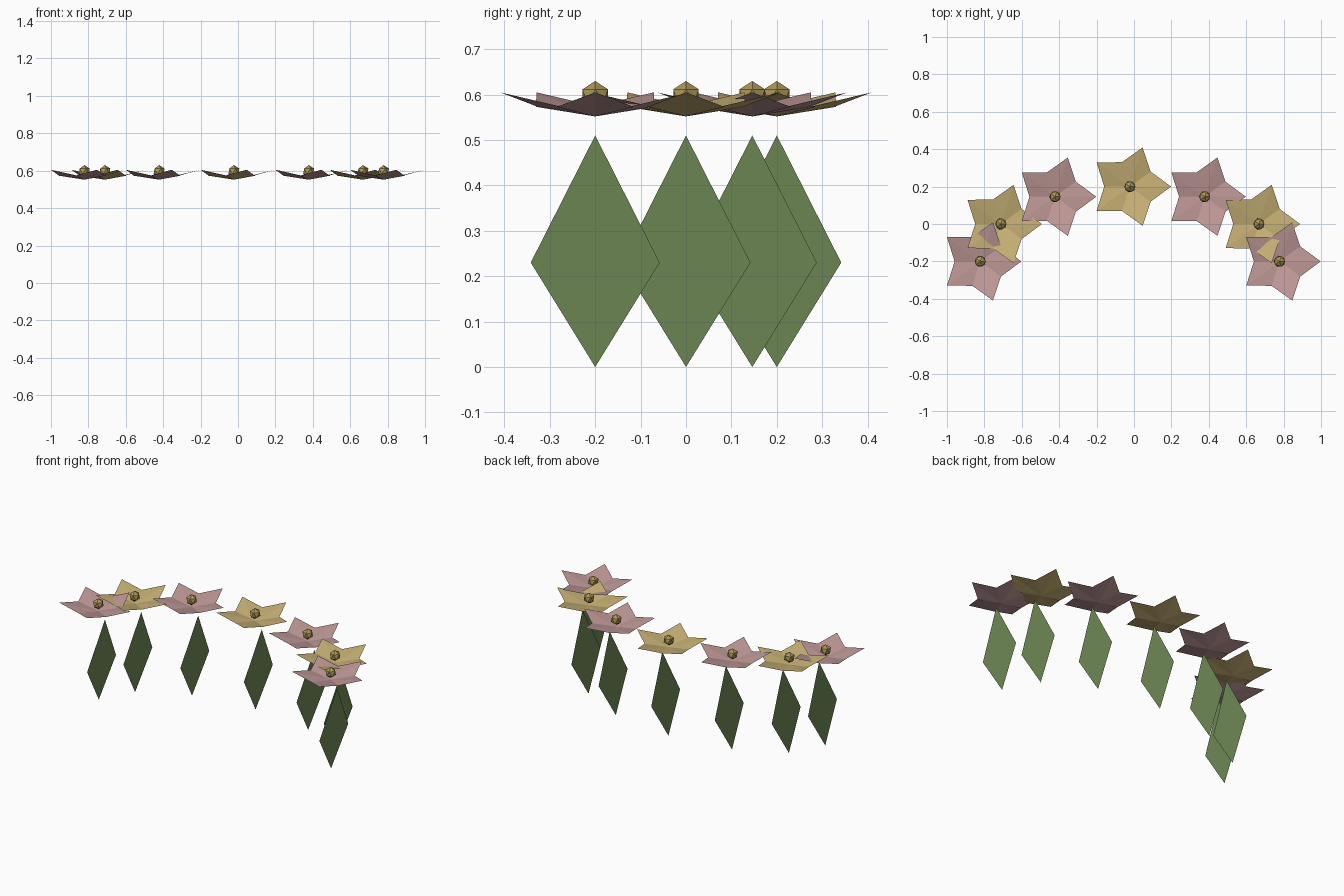
import bpy, bmesh, math
from mathutils import Matrix, Vector

if "Cube" in bpy.data.objects:
    bpy.data.objects.remove(bpy.data.objects["Cube"])


def material(name, r, g, b):
    # sRGB 0-255 converted to linear
    def lin(c):
        c /= 255
        return c / 12.92 if c <= 0.04045 else ((c + 0.055) / 1.055) ** 2.4
    m = bpy.data.materials.new(name)
    m.diffuse_color = (lin(r), lin(g), lin(b), 1)
    m.use_nodes = True
    m.node_tree.nodes["Principled BSDF"].inputs["Base Color"].default_value = m.diffuse_color
    return m


PINK = material("dusty pink", 191, 153, 151)
YELLOW = material("soft yellow", 200, 177, 117)
GOLD = material("dark gold", 174, 152, 88)
GREEN = material("leaf green", 112, 138, 87)


def finish(name, bm, mat, location):
    mesh = bpy.data.meshes.new(name)
    bm.to_mesh(mesh)
    bm.free()
    mesh.materials.append(mat)
    ob = bpy.data.objects.new(name, mesh)
    ob.location = location
    bpy.context.collection.objects.link(ob)
    return ob


def petals(location, mat):
    # five kite petals rising from the middle, each with a shallow ridge
    bm = bmesh.new()
    for i in range(5):
        rot = Matrix.Rotation(i * math.tau / 5, 4, 'Z')
        base, right, tip, left = [bm.verts.new(rot @ Vector(p)) for p in (
            (0, 0, 0), (0.105, -0.085, 0.021), (0.22, 0, 0.053), (0.105, 0.085, 0.021))]
        bm.faces.new((base, right, tip))
        bm.faces.new((base, tip, left))
    return finish("flower_petals", bm, mat, location)


def flower_centre(location):
    bm = bmesh.new()
    bmesh.ops.create_icosphere(bm, subdivisions=1, radius=0.033)
    return finish("flower_centre", bm, GOLD, location)


def leaf(location):
    # flat upright kite leaning slightly sideways
    bm = bmesh.new()
    lean = 0.083
    points = ((0, 0), (0.142, 0.23), (0, 0.51), (-0.142, 0.23))
    bm.faces.new([bm.verts.new((0.003 + lean * z, y, z)) for y, z in points])
    return finish("leaf", bm, GREEN, location)


# arc of seven flowers, mirrored about the middle one
MIDDLE = -0.022
arc = [(0, 0.2, YELLOW)]
for offset, y, mat in ((0.4, 0.146, PINK), (0.69, 0.0, YELLOW), (0.8, -0.2, PINK)):
    arc += [(-offset, y, mat), (offset, y, mat)]

for offset, y, mat in arc:
    x = MIDDLE + offset
    petals((x, y, 0.552), mat)
    flower_centre((x, y, 0.597))
    leaf((x, y, 0))
